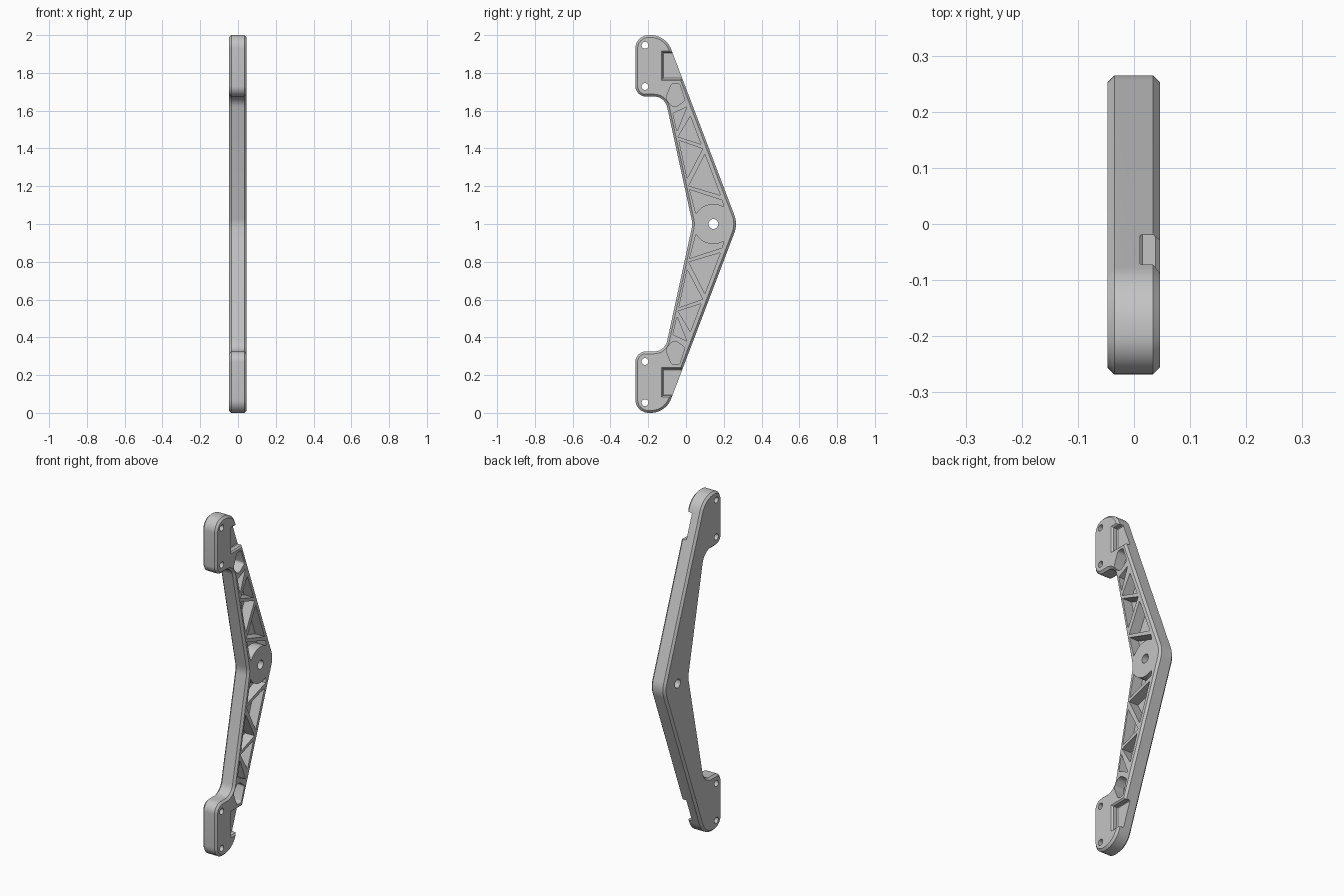
import bpy, bmesh, math
from mathutils import Vector

if "Cube" in bpy.data.objects:
    bpy.data.objects.remove(bpy.data.objects["Cube"])

X0, X1 = -0.047, 0.046      # plate thickness range
CH = 0.012                  # edge chamfer
FLOOR = -0.015              # truss pocket floor
NOTCH = 0.011               # notch floor

grey = bpy.data.materials.new("light grey")
grey.diffuse_color = (0.55, 0.55, 0.55, 1)
grey.use_nodes = True
grey.node_tree.nodes["Principled BSDF"].inputs["Base Color"].default_value = grey.diffuse_color


def fillet(corners, steps=10):
    """Round each (y, z, radius) corner of a closed profile."""
    out = []
    n = len(corners)
    for i, (y, z, r) in enumerate(corners):
        p = Vector((y, z))
        a = (Vector(corners[i - 1][:2]) - p).normalized()
        b = (Vector(corners[(i + 1) % n][:2]) - p).normalized()
        half = a.angle(b) / 2
        c = p + (a + b).normalized() * (r / math.sin(half))
        s, e = p + a * (r / math.tan(half)) - c, p + b * (r / math.tan(half)) - c
        total = s.angle(e)
        for k in range(steps + 1):
            t = k / steps
            out.append(c + (s * math.sin((1 - t) * total) + e * math.sin(t * total)) / math.sin(total))
    return out


def inset(prof, d):
    """Move a clockwise closed profile inwards by d."""
    out = []
    for i, p in enumerate(prof):
        a = (p - prof[i - 1]).normalized()
        b = (prof[(i + 1) % len(prof)] - p).normalized()
        na, nb = Vector((a.y, -a.x)), Vector((b.y, -b.x))
        out.append(p + (na + nb) * (d / (1 + na.dot(nb))))
    return out


def loft(bm, sections):
    """Closed solid through (x, profile) sections with equal point counts."""
    rings = [[bm.verts.new((x, p[0], p[1])) for p in prof] for x, prof in sections]
    n = len(rings[0])
    for lo, hi in zip(rings, rings[1:]):
        for i in range(n):
            bm.faces.new((lo[i], lo[(i + 1) % n], hi[(i + 1) % n], hi[i]))
    bm.faces.new(rings[0][::-1])
    bm.faces.new(rings[-1])


def finish(bm, name):
    bmesh.ops.recalc_face_normals(bm, faces=bm.faces)
    me = bpy.data.meshes.new(name)
    bm.to_mesh(me)
    bm.free()
    ob = bpy.data.objects.new(name, me)
    bpy.context.collection.objects.link(ob)
    me.materials.append(grey)
    return ob


def flip(prof):
    return [(p[0], 2 - p[1]) for p in prof]


def circle(y, z, r, n=24):
    return [(y + r * math.cos(2 * math.pi * i / n), z + r * math.sin(2 * math.pi * i / n)) for i in range(n)]


def left(z):
    """Pocket boundary beside the inner edge of the arm."""
    return (0.035 - 0.218 * (z - 1) + 0.024, z)


def right(z):
    """Pocket boundary beside the outer edge of the arm."""
    return (0.274 - 0.381 * (z - 1) - 0.034, z)


# Bent arm outline with rounded mounting ends
upper = [(0.035, 1.0, 0.12), (-0.112, 1.675, 0.07), (-0.268, 1.675, 0.055),
         (-0.268, 2.0, 0.07), (-0.107, 2.0, 0.117)]
lower = [(y, 2 - z, r) for y, z, r in upper[:0:-1]]
outline = fillet(upper + [(0.274, 1.0, 0.13)] + lower)
small = inset(outline, CH)
bm = bmesh.new()
loft(bm, [(X0, small), (X0 + CH, outline), (X1 - CH, outline), (X1, small)])
arm = finish(bm, "bracket_arm")

# Truss pockets between the diagonal ribs
hub = [(0.145 + 0.106 * math.cos(math.radians(a)), 1 + 0.106 * math.sin(math.radians(a)))
       for a in range(60, 151, 6)]
pockets = [
    fillet([(-0.075, 1.745, 0.02), (-0.035, 1.745, 0.015), (-0.005, 1.655, 0.015),
            (-0.065, 1.61, 0.03), (-0.108, 1.665, 0.03)], 5),
    [left(1.585), right(1.62), left(1.49)],
    [right(1.57), right(1.422), left(1.462)],
    [left(1.442), right(1.398), left(1.242)],
    [right(1.368), right(1.152), left(1.202)],
    [left(1.182), right(1.125)] + hub,
]
bm = bmesh.new()
for prof in pockets:
    for p in (prof, flip(prof)):
        loft(bm, [(FLOOR, p), (0.1, p)])


# Chamfered notches at the outer edge of each mounting end
def rect(g):
    return [(-0.118 - g, 1.772 - g), (0.2, 1.772 - g), (0.2, 1.905 + g), (-0.118 - g, 1.905 + g)]


levels = [(NOTCH, 0.0), (NOTCH + 0.004, 0.004), (X1 - 0.008, 0.004), (X1, CH), (0.1, CH)]
for f in (list, flip):
    loft(bm, [(x, f(rect(g))) for x, g in levels])

# Through holes: pivot and mounting screws
holes = [circle(0.145, 1.0, 0.026)]
for z in (1.946, 1.728):
    holes += [circle(-0.217, z, 0.018), circle(-0.217, 2 - z, 0.018)]
for p in holes:
    loft(bm, [(-0.1, p), (0.1, p)])
cutter = finish(bm, "cutter")
cutter.hide_render = True

# Cut everything out of the arm
mod = arm.modifiers.new("cuts", 'BOOLEAN')
mod.operation = 'DIFFERENCE'
mod.solver = 'EXACT'
mod.object = cutter
bpy.context.view_layer.objects.active = arm
arm.select_set(True)
cutter.select_set(False)
bpy.ops.object.modifier_apply(modifier=mod.name)
bpy.data.objects.remove(cutter)
bpy.ops.object.shade_smooth_by_angle(angle=math.radians(30))
